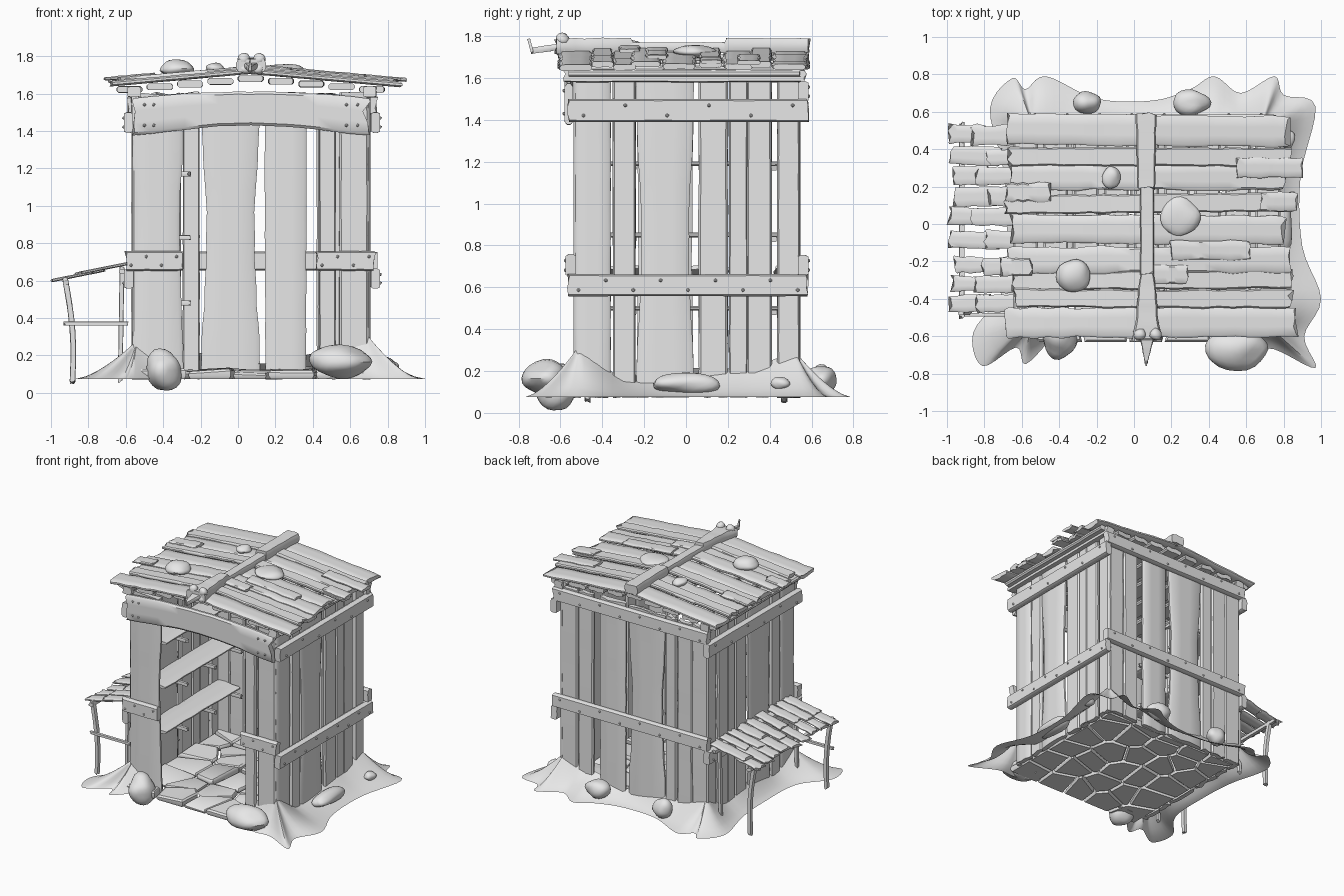
import bpy, bmesh, math, random
from mathutils import Vector as V, noise

cube = bpy.data.objects.get("Cube")
if cube:
    bpy.data.objects.remove(cube)
random.seed(7)
rnd = random.uniform

mat = bpy.data.materials.new("weathered grey")
mat.use_nodes = True
GREY = (0.8, 0.8, 0.8, 1)
mat.diffuse_color = GREY
mat.node_tree.nodes["Principled BSDF"].inputs["Base Color"].default_value = GREY

X, Y, Z = V((1, 0, 0)), V((0, 1, 0)), V((0, 0, 1))
HALF = [(-1, -.4), (-.85, -1), (-.3, -1), (.3, -1), (.85, -1), (1, -.4)]
SECTION = HALF + [(-s, -h) for s, h in HALF]
parts = []


def finish(bm, name):
    bmesh.ops.recalc_face_normals(bm, faces=bm.faces)
    mesh = bpy.data.meshes.new(name)
    bm.to_mesh(mesh)
    bm.free()
    mesh.materials.append(mat)
    ob = bpy.data.objects.new(name, mesh)
    bpy.context.collection.objects.link(ob)
    parts.append(ob)


def board(bm, p0, p1, across, w, t, w1=None, waist=0, bow=0, rough=.05, ends=.01, seg=8):
    """Worn plank from p0 to p1, w wide along 'across' and t thick."""
    p0, p1 = V(p0), V(p1)
    w1 = w if w1 is None else w1
    d = (p1 - p0).normalized()
    a = (across - d * across.dot(d)).normalized()
    n = d.cross(a)
    jag = {s: (rnd(-ends, ends), rnd(-ends, ends)) for s, h in SECTION}
    rings = []
    for i in range(seg + 1):
        u = i / seg
        arc = math.sin(math.pi * u)
        c = p0.lerp(p1, u) + a * bow * arc
        half = (w + (w1 - w) * u) / 2 * (1 - waist * arc ** 2 + rnd(-rough, rough))
        thick = t / 2 * (1 + rnd(-rough, rough))
        ring = []
        for s, h in SECTION:
            end = jag[s][0] if i == 0 else jag[s][1] if i == seg else 0
            ring.append(bm.verts.new(c + a * s * half + n * h * thick + d * end))
        rings.append(ring)
    m = len(SECTION)
    for r, q in zip(rings, rings[1:]):
        for k in range(m):
            bm.faces.new((r[k], r[(k + 1) % m], q[(k + 1) % m], q[k]))
    bm.faces.new(rings[0][::-1])
    bm.faces.new(rings[-1])


def ball(bm, center, radii, sub=3, lump=.25):
    new = bmesh.ops.create_icosphere(bm, subdivisions=sub, radius=1)["verts"]
    off = V(center) * 7
    for v in new:
        k = 1 + lump * noise.noise(v.co * .9 + off)
        v.co = V(center) + V([v.co[i] * radii[i] * k for i in range(3)])


# Wall planks: (centre, width, waist) along each wall
SIDE = [(-.445, .17, 0), (-.295, .11, 0), (-.1, .28, .18), (.13, .14, 0),
        (.25, .09, 0), (.35, .12, 0), (.49, .11, 0)]
BACK = [(-.5, .14, 0), (-.37, .13, 0), (-.25, .09, 0), (-.04, .32, .2),
        (.255, .22, 0), (.485, .13, 0), (.625, .14, 0)]
FRONT = [(-.43, .28, .15), (.478, .09, 0), (.62, .16, 0)]


def wall(name, planks, place, across):
    bm = bmesh.new()
    for c, w, waist in planks:
        board(bm, place(c, .08), place(c, 1.6), across, w, .035, waist=waist, rough=.025, seg=12)
    finish(bm, name)


wall("left_wall", SIDE, lambda c, z: (.69, c, z), Y)
wall("right_wall", SIDE[:2] + [(-.1, .27, .05)] + SIDE[3:], lambda c, z: (-.55, c, z), Y)
wall("back_wall", BACK, lambda c, z: (c, .53, z), X)
wall("front_wall", FRONT, lambda c, z: (c, -.52, z), X)

# Rails with nail heads
rails, nails = bmesh.new(), bmesh.new()


def rail(p0, p1, w, n_out, count):
    board(rails, p0, p1, Z, w, .05, rough=.02, ends=.008)
    for i in range(count):
        p = V(p0).lerp(V(p1), (i + .35) / (count - .3))
        ball(nails, p + V(n_out) * .026 + Z * w * (.22 if i % 2 else -.22), [.009] * 3, 1, 0)


for x, out in ((.735, X), (-.585, -X)):
    rail((x, -.56, .61), (x, .58, .61), .105, out, 9)
    rail((x, -.56, 1.445), (x, .58, 1.445), .11, out, 6)
    board(rails, (x - out.x * .03, -.58, 1.61), (x - out.x * .03, .57, 1.61), Z, .06, .07)
for z in (.705, 1.535):
    rail((-.59, .56, z), (.74, .56, z), .1, Y, 8)
rail((-.6, -.55, .705), (-.3, -.55, .705), .105, -Y, 4)
rail((.42, -.55, .705), (.73, -.55, .705), .105, -Y, 4)
finish(rails, "rails")

# Arched header over the doorway
bm = bmesh.new()
board(bm, (-.55, -.56, 1.475), (.69, -.56, 1.475), Z, .2, .04, bow=.045, waist=.1,
      rough=.02, ends=.025, seg=14)
for x in (-.5, -.45, .58, .64):
    for z in (1.43, 1.54):
        ball(nails, (x, -.583, z), [.009] * 3, 1, 0)
finish(bm, "header")
finish(nails, "nail_heads")


# Roof: lower boards along the depth, upper boards across it
def roof_z(x):
    return 1.72 - .09 * abs(x - .07)


bm = bmesh.new()
for i in range(9):
    x = -.58 + i * .162
    board(bm, (x, -.555, roof_z(x) - .04), (x, .55, roof_z(x) - .04), X, .135, .035)
finish(bm, "roof_underlayer")

ROWS = [(.5, .16), (.36, .1), (.25, .14), (.11, .1), (-.03, .15),
        (-.19, .14), (-.3, .1), (-.4, .1), (-.525, .16)]
bm = bmesh.new()
for side in (-1, 1):
    for i, (y, w) in enumerate(ROWS):
        end = rnd(.79, .88) if side > 0 else rnd(-.69, -.62)
        lift = .014 * (i % 2)
        board(bm, (.06, y, roof_z(.06) + lift), (end, y + rnd(-.01, .01), roof_z(end) + lift),
              Y, w, .028, rough=.1, ends=.018, seg=10)
# Loose patch boards
for x0, x1, y in ((-.71, -.55, -.23), (.2, .62, -.14), (.1, .28, -.27), (.68, .87, .12),
                  (.55, .9, .3), (-.68, -.45, .17)):
    board(bm, (x0, y, roof_z(x0) + .028), (x1, y, roof_z(x1) + .028), Y, .1, .02, rough=.12)
finish(bm, "roof_boards")

# Ridge beam with a crooked tip
bm = bmesh.new()
board(bm, (.065, .59, 1.755), (.065, .19, 1.755), X, .11, .07, w1=.095)
board(bm, (.07, .2, 1.745), (.07, -.28, 1.745), X, .075, .05)
board(bm, (.07, -.26, 1.755), (.07, -.62, 1.75), X, .07, .075, w1=.15, rough=.08)
board(bm, (.07, -.6, 1.75), (.065, -.74, 1.73), X, .08, .03, w1=.015)
board(bm, (.065, -.735, 1.725), (.065, -.75, 1.78), X, .02, .014, w1=.008)
for dx, dz in ((-.04, .025), (.045, .025), (-.035, -.025), (.04, -.025)):
    ball(bm, (.07 + dx, -.59, 1.76 + dz), (.035, .035, .03), 2)
finish(bm, "ridge_beam")

# Inner shelves on brackets
bm = bmesh.new()
for z in (.48, .83, 1.17):
    board(bm, (-.43, -.42, z + .02), (-.43, .5, z + .02), X, .2, .022)
    for y in (-.25, .1, .42):
        board(bm, (-.54, y, z), (-.26, y, z), Y, .025, .025, seg=3)
finish(bm, "shelves")


# Lean-to bench at the side
def bench_z(x):
    return .685 + .2 * (x + .57)


bm = bmesh.new()
for i, y in enumerate((.48, .36, .26, .15, .04, -.09, -.22, -.32, -.42)):
    split = rnd(-.86, -.74)
    for x0, x1, lift in ((-.57, split - .03, .01), (split + .03, rnd(-.99, -.95), 0)):
        board(bm, (x0, y, bench_z(x0) + lift), (x1, y + rnd(-.01, .01), bench_z(x1) + lift),
              Y, rnd(.08, .11), .016, rough=.12, ends=.015, seg=5)
finish(bm, "bench_boards")

bm = bmesh.new()
for y in (-.47, .47):
    board(bm, (-.885, y, .055), (-.925, y, .61), X, .03, .03, bow=.02)
    board(bm, (-.63, y, .06), (-.62, y, .67), X, .025, .025)
for x in (-.92, -.62):
    board(bm, (x, -.5, bench_z(x) - .025), (x, .54, bench_z(x) - .025), X, .03, .025)
board(bm, (-.93, -.485, .37), (-.59, -.485, .37), Z, .022, .02)
finish(bm, "bench_frame")


# Stone floor: jittered cells clipped against their neighbours
def clip(poly, mid, nrm):
    out = []
    for p, q in zip(poly, poly[1:] + poly[:1]):
        dp, dq = (p - mid).dot(nrm), (q - mid).dot(nrm)
        if dp <= 0:
            out.append(p)
        if dp * dq < 0:
            out.append(p.lerp(q, dp / (dp - dq)))
    return out


seeds = [V((-.4 + i * .235 + rnd(-.07, .07), -.52 + j * .21 + rnd(-.06, .06), 0))
         for i in range(5) for j in range(6)]
bm = bmesh.new()
for s in seeds:
    poly = [V(c) for c in ((-.53, -.63, 0), (.67, -.63, 0), (.67, .51, 0), (-.53, .51, 0))]
    for o in seeds:
        if o is not s:
            nrm = (o - s).normalized()
            poly = clip(poly, (s + o) / 2 - nrm * .007, nrm)
    if len(poly) < 3:
        continue
    mid = sum(poly, V()) / len(poly)
    top, tilt = rnd(.105, .125), V((rnd(-.08, .08), rnd(-.08, .08), 0))
    rings = []
    for k, z in ((.93, .075), (1, .09), (1, top - .012), (.9, top)):
        ring = [mid.lerp(p, k) for p in poly]
        rings.append([bm.verts.new(p + Z * (z + (p - mid).dot(tilt) * (z > .1))) for p in ring])
    n = len(poly)
    for r, q in zip(rings, rings[1:]):
        for k in range(n):
            bm.faces.new((r[k], r[(k + 1) % n], q[(k + 1) % n], q[k]))
    bm.faces.new(rings[0][::-1])
    bm.faces.new(rings[-1])
finish(bm, "floor_stones")

# Earth skirt banked up against the walls, open at the doorway
RIM = [(.42, -.6), (.6, -.67), (.75, -.67), (.97, -.77), (.91, -.6), (1, -.4), (.9, -.12),
       (.89, .25), (.97, .63), (.8, .69), (.75, .79), (.57, .7), (.43, .79), (.3, .72),
       (.1, .66), (-.2, .67), (-.47, .79), (-.58, .72), (-.65, .78), (-.77, .62),
       (-.7, .3), (-.68, 0), (-.7, -.35), (-.86, -.58), (-.81, -.76), (-.63, -.66),
       (-.58, -.75), (-.44, -.61)]
pts = [V((x, y, 0)) for x, y in RIM]
pts = [pts[0]] + pts + [pts[-1]]
bm = bmesh.new()
rows = []
for i in range(1, len(pts) - 2):
    a, b, c, d = pts[i - 1:i + 3]
    for j in range(5):
        u = j / 5
        p = b + (c - a) * .5 * u + (a * 2 - b * 5 + c * 4 - d) * .5 * u * u \
            + (b * 3 - a - c * 3 + d) * .5 * u ** 3
        foot = V((min(max(p.x, -.54), .68), min(max(p.y, -.51), .52), 0))
        corner = max(0, 1 - min(abs(foot.x - .68), abs(foot.x + .54)) / .2) \
            * max(0, 1 - min(abs(foot.y + .51), abs(foot.y - .52)) / .2)
        h = .11 + .12 * corner + .03 * math.sin(foot.x * 9 + foot.y * 7)
        rows.append([bm.verts.new(foot.lerp(p, k / 6) + Z * (.075 + h * (1 - k / 6) ** 1.5))
                     for k in range(7)])
for r, q in zip(rows, rows[1:]):
    for k in range(6):
        bm.faces.new((r[k], r[k + 1], q[k + 1], q[k]))
bmesh.ops.remove_doubles(bm, verts=bm.verts, dist=.0005)
finish(bm, "earth_skirt")

# Loose boulders on the ground and on the roof
bm = bmesh.new()
for c, r in (((-.4, -.62, .12), (.095, .1, .115)), ((.55, -.67, .165), (.16, .11, .085)),
             ((-.25, .65, .16), (.075, .065, .07)), ((.31, .65, .16), (.09, .07, .07)),
             ((.78, 0, .14), (.07, .17, .05)), ((.82, .45, .14), (.04, .05, .03)),
             ((-.32, -.27, 1.735), (.1, .085, .045)), ((.25, .04, 1.73), (.105, .1, .03)),
             ((-.12, .25, 1.735), (.05, .06, .03))):
    ball(bm, c, r)
finish(bm, "boulders")

# Smooth shading with sharp plank edges
bpy.ops.object.select_all(action="DESELECT")
for ob in parts:
    ob.select_set(True)
bpy.context.view_layer.objects.active = parts[0]
bpy.ops.object.shade_smooth_by_angle(angle=math.radians(40))
